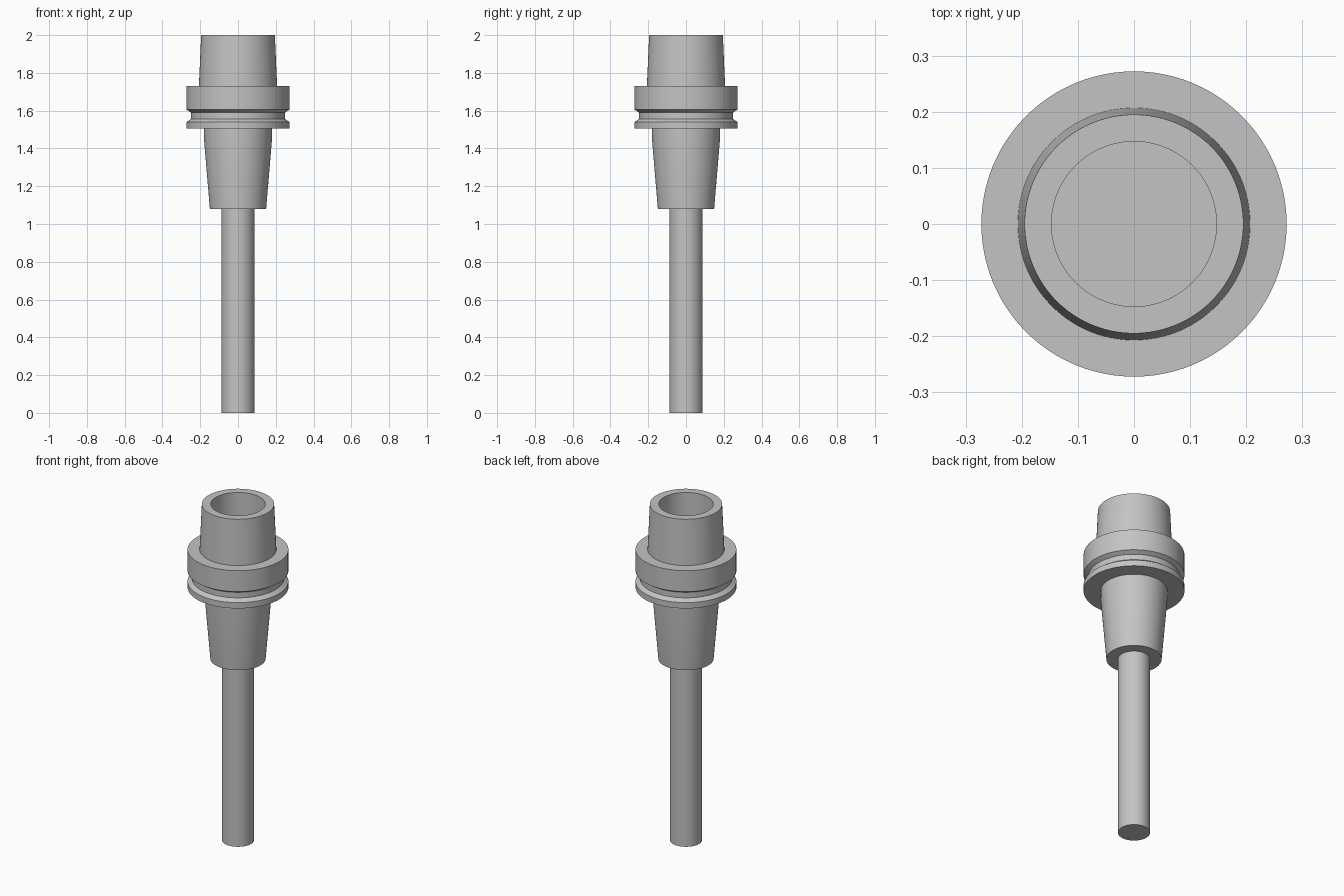
import bpy
import bmesh
from math import tau, cos, sin, radians

SEGMENTS = 96

cube = bpy.data.objects.get("Cube")
if cube:
    bpy.data.objects.remove(cube, do_unlink=True)

steel = bpy.data.materials.new("steel grey")
steel.use_nodes = True
colour = (0.55, 0.55, 0.55, 1)
steel.diffuse_color = colour
steel.node_tree.nodes["Principled BSDF"].inputs["Base Color"].default_value = colour


def lathe(name, profile):
    """Turn a (radius, height) profile about z, closing both ends with discs."""
    bm = bmesh.new()
    rings = []
    for r, z in profile:
        rings.append([bm.verts.new((r * cos(tau * i / SEGMENTS),
                                    r * sin(tau * i / SEGMENTS), z))
                      for i in range(SEGMENTS)])
    for low, high in zip(rings, rings[1:]):
        for i in range(SEGMENTS):
            j = (i + 1) % SEGMENTS
            bm.faces.new((low[i], low[j], high[j], high[i]))
    bm.faces.new(rings[0][::-1])
    bm.faces.new(rings[-1])
    bmesh.ops.recalc_face_normals(bm, faces=bm.faces)
    mesh = bpy.data.meshes.new(name)
    bm.to_mesh(mesh)
    bm.free()
    mesh.materials.append(steel)
    obj = bpy.data.objects.new(name, mesh)
    bpy.context.collection.objects.link(obj)
    bpy.ops.object.select_all(action="DESELECT")
    obj.select_set(True)
    bpy.context.view_layer.objects.active = obj
    bpy.ops.object.shade_smooth_by_angle(angle=radians(30))
    return obj


# Straight round tool below the holder
lathe("tool_shank", [(0.087, 0), (0.087, 0.87)])

# Holder: neck, tapered nose, grooved flange, hollow taper and bore
lathe("tool_holder", [
    (0.087, 0.87), (0.087, 1.08),
    (0.149, 1.08), (0.18, 1.45), (0.18, 1.505),
    (0.272, 1.505), (0.272, 1.54),
    (0.248, 1.557), (0.248, 1.59), (0.272, 1.605),
    (0.272, 1.73), (0.207, 1.73),
    (0.195, 2.0), (0.147, 2.0), (0.147, 1.73),
])
